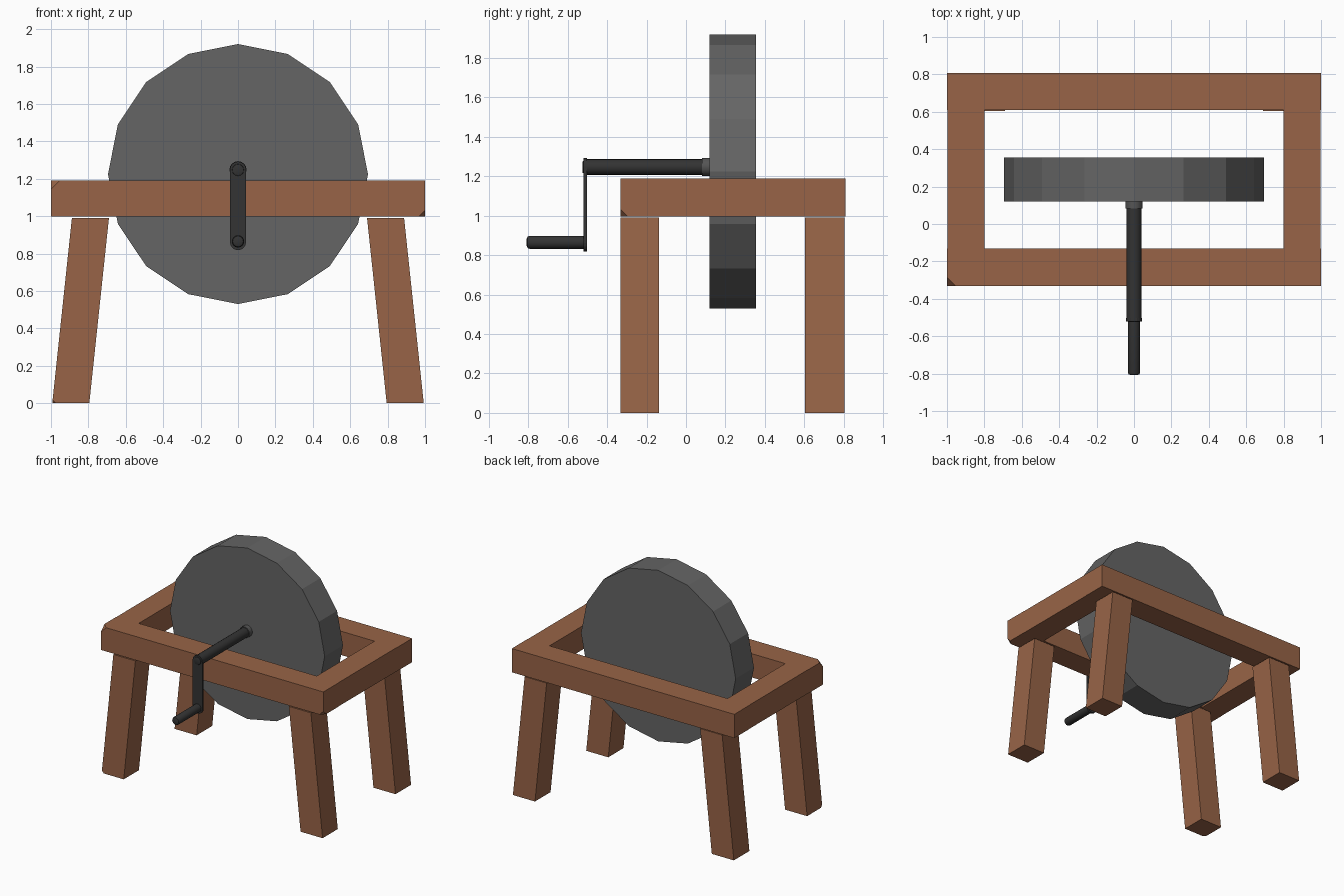
import bpy, bmesh, math
from mathutils import Vector, Matrix

if "Cube" in bpy.data.objects:
    bpy.data.objects.remove(bpy.data.objects["Cube"])


def material(name, rgb):
    m = bpy.data.materials.new(name)
    m.diffuse_color = (*rgb, 1)
    m.use_nodes = True
    m.node_tree.nodes["Principled BSDF"].inputs["Base Color"].default_value = m.diffuse_color
    return m


WOOD = material("brown wood", (0.314, 0.127, 0.063))
STONE = material("grey stone", (0.130, 0.130, 0.130))
IRON = material("dark iron", (0.033, 0.033, 0.033))
HUB = material("hub grey", (0.09, 0.09, 0.09))


def finish(bm, name, mat):
    bmesh.ops.recalc_face_normals(bm, faces=bm.faces)
    me = bpy.data.meshes.new(name)
    bm.to_mesh(me)
    bm.free()
    me.materials.append(mat)
    ob = bpy.data.objects.new(name, me)
    bpy.context.collection.objects.link(ob)
    return ob


def beam(name, lo, hi, lean=0, chips=()):
    """Box; its top is shifted by lean in x; chips are (corner, size) cuts."""
    bm = bmesh.new()
    bmesh.ops.create_cube(bm, size=1)
    lo, hi = Vector(lo), Vector(hi)
    for v in bm.verts:
        top = v.co.z > 0
        v.co = Vector([lo[i] if v.co[i] < 0 else hi[i] for i in range(3)])
        if top:
            v.co.x += lean
    for corner, size in chips:
        v = min(bm.verts, key=lambda v: (v.co - Vector(corner)).length)
        bmesh.ops.bevel(bm, geom=[v], offset=size, segments=1, affect='VERTICES')
    return finish(bm, name, WOOD)


def rod(name, x, z, radius, y0, y1, sides, mat, bevel=0, smooth=True, turn=0):
    """Cylinder along y; bevel rounds the front rim."""
    bm = bmesh.new()
    bmesh.ops.create_cone(bm, cap_ends=True, segments=sides, radius1=radius,
                          radius2=radius, depth=y1 - y0,
                          matrix=Matrix.Translation((x, (y0 + y1) / 2, z))
                          @ Matrix.Rotation(math.pi / 2, 4, 'X')
                          @ Matrix.Rotation(turn, 4, 'Z'))
    if bevel:
        rim = [e for e in bm.edges if all(v.co.y < y0 + 1e-4 for v in e.verts)]
        bmesh.ops.bevel(bm, geom=rim, offset=bevel, segments=2, profile=0.5,
                        affect='EDGES')
    ob = finish(bm, name, mat)
    if smooth:
        for p in ob.data.polygons:
            p.use_smooth = True
        ob.data.set_sharp_from_angle(angle=math.radians(40))
    return ob


# Frame rails, with two chipped corners on the front rail
Z0, Z1 = 0.997, 1.19
beam("front_rail", (-1, -0.332, Z0), (1, -0.132, Z1),
     chips=[((-1, -0.332, Z1), 0.047), ((1, -0.332, Z0), 0.035)])
beam("back_rail", (-1, 0.61, Z0), (1, 0.808, Z1))
for s, side in ((-1, "left"), (1, "right")):
    a, b = sorted((s * 0.8, s * 0.998))
    beam(side + "_rail", (a, -0.132, Z0), (b, 0.61, Z1))
    # Splayed legs
    a, b = sorted((s * 0.795, s * 0.993))
    for end, y0, y1 in (("front", -0.332, -0.137), ("back", 0.604, 0.804)):
        chips = [((-0.993, y0, 0), 0.018)] if (s < 0 and end == "front") else ()
        beam(f"{end}_{side}_leg", (a, y0, 0), (b, y1, 0.99), -s * 0.105, chips)

# Grinding wheel
rod("grindstone", 0, 1.225, 0.695, 0.12, 0.355, 16, STONE, smooth=False)

# Axle and hub
rod("axle", 0, 1.247, 0.04, -0.51, 0.13, 16, IRON)
rod("hub", 0, 1.248, 0.046, 0.082, 0.13, 16, HUB)

# Crank arm: plate with round ends
bm = bmesh.new()
ZA, ZB, R = 1.249, 0.861, 0.043
pts = [(R * math.cos(t), ZA + R * math.sin(t))
       for t in (math.pi * i / 8 for i in range(9))]
pts += [(-x, ZA + ZB - z) for x, z in pts]
face = bm.faces.new([bm.verts.new((x, -0.52, z)) for x, z in pts])
ext = bmesh.ops.extrude_face_region(bm, geom=[face])
for v in ext["geom"]:
    if isinstance(v, bmesh.types.BMVert):
        v.co.y = -0.502
finish(bm, "crank_arm", IRON)
rod("axle_end", 0, 1.247, 0.032, -0.525, -0.5, 16, IRON, bevel=0.006)

# Handle
rod("handle", 0, 0.865, 0.033, -0.808, -0.51, 16, IRON, bevel=0.015)
